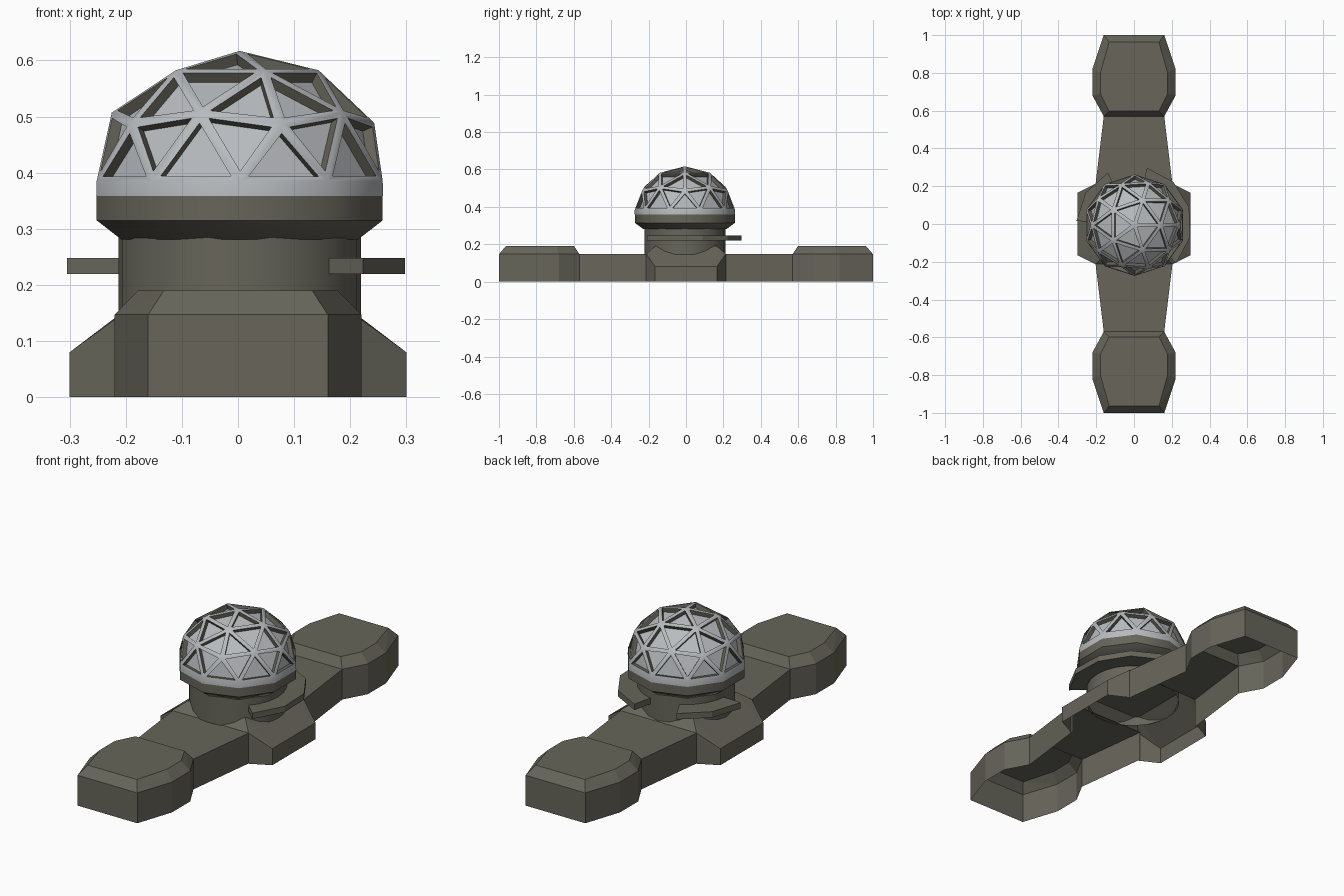
import bpy, bmesh, math
from mathutils import Vector

if "Cube" in bpy.data.objects:
    bpy.data.objects.remove(bpy.data.objects["Cube"])


def material(name, rgb):
    m = bpy.data.materials.new(name)
    m.diffuse_color = (*rgb, 1)
    m.use_nodes = True
    m.node_tree.nodes["Principled BSDF"].inputs["Base Color"].default_value = m.diffuse_color
    return m


OLIVE = material("olive_grey", (0.135, 0.130, 0.102))
GREY = material("light_grey", (0.48, 0.50, 0.52))
CX, CY = 0.003, -0.006          # turret axis


def finish(name, bm, mats, smooth=None):
    me = bpy.data.meshes.new(name)
    bm.to_mesh(me)
    bm.free()
    for m in mats:
        me.materials.append(m)
    if smooth:
        me.shade_smooth()
        me.set_sharp_from_angle(angle=math.radians(smooth))
    ob = bpy.data.objects.new(name, me)
    bpy.context.collection.objects.link(ob)
    return ob


def hull_shell(name, points, drop):
    """Convex hull of the points with the unwanted faces removed (open shell)."""
    bm = bmesh.new()
    for p in points:
        bm.verts.new(p)
    bmesh.ops.convex_hull(bm, input=bm.verts[:])
    bmesh.ops.dissolve_limit(bm, angle_limit=0.01, verts=bm.verts[:], edges=bm.edges[:])
    bm.normal_update()
    gone = [f for f in bm.faces if drop(f.normal, f.calc_center_median())]
    bmesh.ops.delete(bm, geom=gone, context='FACES')
    return finish(name, bm, [OLIVE])


def lathe(name, rings, sides, start):
    """Revolve (radius, z) rings around the turret axis."""
    bm = bmesh.new()
    loops = []
    for r, z in rings:
        loops.append([bm.verts.new((CX + r * math.cos(start + math.tau * i / sides),
                                    CY + r * math.sin(start + math.tau * i / sides), z))
                      for i in range(sides)])
    for a, b in zip(loops, loops[1:]):
        for i in range(sides):
            j = (i + 1) % sides
            bm.faces.new((a[i], a[j], b[j], b[i]))
    return finish(name, bm, [OLIVE], 40)


# End pods: bevelled hollow shells
POD_BASE = [(0.16, 1.0), (0.22, 0.82), (0.22, 0.68), (0.16, 0.57)]
POD_TOP = [(0.132, 0.963), (0.178, 0.80), (0.178, 0.69), (0.132, 0.598)]
for side, label in ((-1, "front"), (1, "back")):
    pts = []
    for mx in (-1, 1):
        for x, y in POD_BASE:
            pts += [(mx * x, side * y, 0), (mx * x, side * y, 0.147)]
        pts += [(mx * x, side * y, 0.19) for x, y in POD_TOP]
    hull_shell(label + "_pod", pts,
               lambda n, c: n.z < -0.9 or n.y * side < -0.99)

# Bridge arms from the hub to the pods
for side, label in ((-1, "front"), (1, "back")):
    pts = [(mx * x, side * y, z) for mx in (-1, 1)
           for x, y in ((0.16, 0.57), (0.205, 0.2)) for z in (0, 0.147)]
    hull_shell(label + "_bridge", pts,
               lambda n, c: n.z < -0.9 or abs(n.y) > 0.99)

# Hub with sloping sides
pts = []
for mx in (-1, 1):
    for my in (-1, 1):
        pts += [(mx * 0.30, my * 0.165, 0), (mx * 0.30, my * 0.165, 0.08),
                (mx * 0.205, my * 0.213, 0), (mx * 0.205, my * 0.213, 0.149),
                (mx * 0.155, my * 0.165, 0.19)]
hull_shell("hub", pts, lambda n, c: n.z < -0.9 or (abs(n.y) > 0.99 and abs(c.x) < 0.01))

# Turret column and flared ten-sided collar
lathe("column", [(0.216, 0.145), (0.216, 0.285)], 24, 0)
lathe("collar", [(0.19, 0.281), (0.222, 0.281), (0.268, 0.315), (0.268, 0.362)],
      10, -math.pi / 2)


# Partial ring plates around the column
def ring_plate(name, a0, steps):
    bm = bmesh.new()
    prof = [(0.205, 0.219), (0.305, 0.219), (0.305, 0.248), (0.205, 0.248)]
    rows = []
    for i in range(steps + 1):
        a = math.radians(a0 + 30 * i)
        rows.append([bm.verts.new((r * math.cos(a), r * math.sin(a), z)) for r, z in prof])
    for a, b in zip(rows, rows[1:]):
        for k in range(4):
            bm.faces.new((a[k], a[(k + 1) % 4], b[(k + 1) % 4], b[k]))
    bm.faces.new(rows[0])
    bm.faces.new(rows[-1])
    bmesh.ops.recalc_face_normals(bm, faces=bm.faces[:])
    finish(name, bm, [OLIVE])


ring_plate("right_ring_plate", -43, 4)
ring_plate("left_ring_plate", 117, 2)

# Geodesic dome: half icosphere with a recessed triangle in each face
bm = bmesh.new()
bmesh.ops.create_icosphere(bm, subdivisions=2, radius=1)
bmesh.ops.delete(bm, geom=[v for v in bm.verts if v.co.z < -0.01], context='VERTS')
for v in bm.verts:
    v.co = Vector((CX + 0.268 * v.co.x, CY + 0.268 * v.co.y, 0.385 + 0.232 * v.co.z))
bm.normal_update()
panels = bm.faces[:]
rim = [e for e in bm.edges if e.is_boundary]
frame = set(bmesh.ops.inset_individual(bm, faces=panels, thickness=0.019)['faces'])
floors = bmesh.ops.extrude_discrete_faces(bm, faces=panels)['faces']
bm.normal_update()
for f in floors:
    n = f.normal.copy()
    for v in f.verts:
        v.co -= n * 0.02
keep = frame | set(floors)
for f in bm.faces:                      # recess walls are olive
    f.material_index = 0 if f in keep else 1
# short vertical band under the dome
ext = bmesh.ops.extrude_edge_only(bm, edges=[e for e in bm.edges if e.is_boundary])
for g in ext['geom']:
    if isinstance(g, bmesh.types.BMVert):
        g.co.z = 0.358
        g.co.x = CX + (g.co.x - CX) * 1.003
        g.co.y = CY + (g.co.y - CY) * 1.003
    elif isinstance(g, bmesh.types.BMFace):
        g.material_index = 0
bmesh.ops.recalc_face_normals(bm, faces=bm.faces[:])
finish("dome", bm, [GREY, OLIVE], 40)
